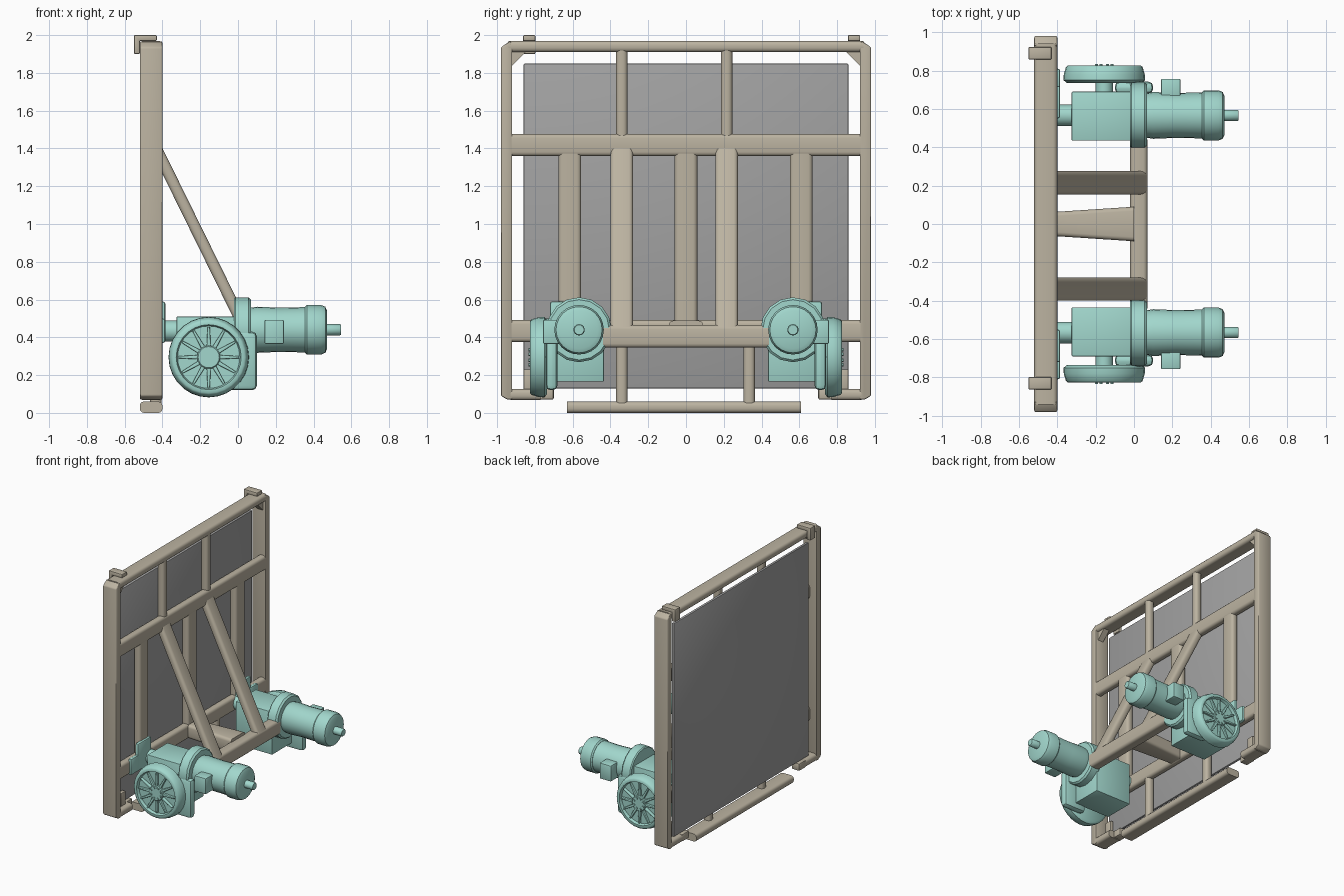
import bpy, bmesh, math
from mathutils import Vector as V

if "Cube" in bpy.data.objects:
    bpy.data.objects.remove(bpy.data.objects["Cube"])


def material(name, rgb):
    m = bpy.data.materials.new(name)
    m.diffuse_color = (*rgb, 1)
    m.use_nodes = True
    m.node_tree.nodes["Principled BSDF"].inputs["Base Color"].default_value = m.diffuse_color
    return m


CREAM = material("beige_frame", (0.50, 0.45, 0.355))
TEAL = material("pale_teal", (0.36, 0.68, 0.61))
GREY = material("grey_panel", (0.36, 0.36, 0.36))


def finish(name, bm, mat, bevel=0.0, seg=2):
    """Bevel, mark sharp edges, and link the mesh as an object."""
    bmesh.ops.recalc_face_normals(bm, faces=bm.faces)
    if bevel:
        bmesh.ops.bevel(bm, geom=bm.edges[:], offset=bevel, segments=seg,
                        affect='EDGES', profile=0.5)
    for f in bm.faces:
        f.smooth = True
    for e in bm.edges:
        e.smooth = len(e.link_faces) == 2 and e.calc_face_angle(0) < math.radians(40)
    me = bpy.data.meshes.new(name)
    bm.to_mesh(me)
    bm.free()
    me.materials.append(mat)
    ob = bpy.data.objects.new(name, me)
    bpy.context.collection.objects.link(ob)
    return ob


def loft(name, rings, mat, bevel=0.0):
    """Skin matching rings of points and cap both ends."""
    bm = bmesh.new()
    rows = [[bm.verts.new(p) for p in r] for r in rings]
    n = len(rows[0])
    for a, b in zip(rows, rows[1:]):
        for i in range(n):
            j = (i + 1) % n
            bm.faces.new((a[i], a[j], b[j], b[i]))
    bm.faces.new(rows[0])
    bm.faces.new(rows[-1])
    return finish(name, bm, mat, bevel)


def box(name, x, y, z, mat, bevel=0.0):
    return loft(name, [[(a, y[0], z[0]), (a, y[1], z[0]), (a, y[1], z[1]), (a, y[0], z[1])]
                       for a in x], mat, bevel)


def bar(name, p, q, side, w, d, mat=CREAM, w2=None, r=0.022):
    """Flat tube with rounded edges; w is measured along side, d across it."""
    p, q, s = V(p), V(q), V(side)
    t = (q - p).normalized().cross(s).normalized()
    rings = []
    for c, ww in ((p, w), (q, w2 or w)):
        ring = []
        for sx, sy, a0 in ((1, 1, 0), (-1, 1, 90), (-1, -1, 180), (1, -1, 270)):
            for k in range(4):
                a = math.radians(a0 + 30 * k)
                ring.append(c + s * (sx * (ww / 2 - r) + r * math.cos(a))
                            + t * (sy * (d / 2 - r) + r * math.sin(a)))
        rings.append(ring)
    return loft(name, rings, mat)


def lathe(name, c, axis, prof, n, mat=TEAL):
    """Turned part: prof holds (distance along axis, radius)."""
    a, c = V(axis), V(c)
    u = V((0, 0, 1))
    v = a.cross(u)
    rings = [[c + a * t + (u * math.cos(k * math.tau / n) + v * math.sin(k * math.tau / n)) * r
              for k in range(n)] for t, r in prof]
    return loft(name, rings, mat)


X, Y, Z = (1, 0, 0), (0, 1, 0), (0, 0, 1)

# Display panel
box("panel", (-0.495, -0.472), (-0.86, 0.86), (0.13, 1.85), GREY, 0.008)

# Outer frame
bar("top_rail", (-0.46, -0.94, 1.94), (-0.46, 0.94, 1.94), Z, 0.06, 0.12)
bar("bottom_rail", (-0.46, -0.63, 0.03), (-0.46, 0.61, 0.03), Z, 0.06, 0.12)
for s, tag in ((1, "right"), (-1, "left")):
    outline = [(0.92, 0.07), (0.945, 0.07), (0.98, 0.09), (0.98, 1.935), (0.93, 1.97), (0.92, 1.95)]
    loft("post_" + tag, [[(x, s * y, z) for y, z in outline] for x in (-0.52, -0.40)], CREAM, 0.008)
    loft("corner_gusset_" + tag, [[(x, s * y, z) for y, z in ((0.92, 1.84), (0.92, 1.91), (0.85, 1.91))]
                                  for x in (-0.47, -0.42)], CREAM)
    # Bottom corner fittings
    bar("corner_stub_" + tag, (-0.46, s * 0.77, 0.097), (-0.46, s * 0.93, 0.097), Z, 0.06, 0.12)
    box("stub_hook_" + tag, (-0.52, -0.45), sorted((s * 0.70, s * 0.79)), (0.07, 0.13), CREAM, 0.01)
    lathe("rail_foot_" + tag, (-0.46, s * 0.63, 0), Z,
          ((0.055, 0.055), (0.065, 0.09), (0.10, 0.095), (0.12, 0.075)), 20, CREAM)
    box("lower_clip_" + tag, (-0.47, -0.44), sorted((s * 0.80, s * 0.86)), (0.11, 0.23), CREAM, 0.005)

# Hooks on the top rail
for y, tag in ((-0.83, "left"), (0.89, "right")):
    hook = [(-0.55, 1.90), (-0.52, 1.90), (-0.52, 1.97), (-0.43, 1.97), (-0.43, 2.0), (-0.55, 2.0)]
    loft("top_hook_" + tag, [[(x, b, z) for x, z in hook] for b in (y - 0.032, y + 0.032)], CREAM, 0.005)

# Cross rails and uprights
for z, tag in ((1.418, "upper"), (0.433, "lower")):
    bar("cross_rail_" + tag, (-0.43, -0.925, z), (-0.43, 0.925, z), Z, 0.118, 0.06)
for i, y in enumerate((-0.615, 0, 0.61)):
    bar("upright_%d" % i, (-0.432, y, 0.45), (-0.432, y, 1.40), Y, 0.12, 0.06)
for i, (y, a, b) in enumerate(((-0.34, 1.45, 1.92), (0.215, 1.45, 1.92),
                               (-0.34, 0.04, 0.42), (0.335, 0.04, 0.42))):
    bar("thin_upright_%d" % i, (-0.435, y, a), (-0.435, y, b), Y, 0.06, 0.06)

# Base beam, sloping braces and centre arm
bar("base_beam", (0.025, -0.44, 0.405), (0.025, 0.44, 0.405), Z, 0.12, 0.09)
for y, tag in ((-0.34, "left"), (0.215, "right")):
    bar("brace_" + tag, (-0.44, y, 1.415), (0.04, y, 0.44), Y, 0.12, 0.06)
bar("centre_arm", (-0.42, 0, 0.433), (0.0, 0, 0.433), Y, 0.125, 0.11, w2=0.18)

# Motor units, mirrored to each side
for s, tag in ((1, "right"), (-1, "left")):
    def ys(a, b):
        return sorted((s * a, s * b))

    mc, out = (0, s * 0.566, 0.44), (0, s, 0)
    box("mount_plate_" + tag, (-0.415, -0.385), ys(0.55, 0.72), (0.37, 0.59), TEAL, 0.012)
    box("mount_ear_" + tag, (-0.415, -0.385), ys(0.70, 0.81), (0.37, 0.50), TEAL, 0.012)
    lathe("rear_shaft_" + tag, (0, s * 0.566, 0.433), X, ((-0.41, 0.056), (-0.31, 0.056)), 16)
    box("gearbox_" + tag, (-0.325, 0.0), ys(0.435, 0.69), (0.165, 0.51), TEAL, 0.005)
    lathe("flange_" + tag, mc, X, ((-0.02, 0.165), (-0.012, 0.172), (0.055, 0.172), (0.068, 0.16)), 16)
    lathe("motor_body_" + tag, mc, X, ((0.06, 0.115), (0.10, 0.122), (0.22, 0.117), (0.36, 0.12)), 24)
    lathe("motor_cap_" + tag, mc, X, ((0.355, 0.122), (0.365, 0.131), (0.44, 0.131), (0.462, 0.122),
                                     (0.472, 0.10)), 24)
    lathe("motor_shaft_" + tag, mc, X, ((0.46, 0.03), (0.54, 0.03), (0.545, 0.026)), 14)
    box("terminal_box_" + tag, (0.14, 0.243), ys(0.65, 0.757), (0.365, 0.493), TEAL, 0.008)
    lathe("cable_pin_" + tag, (0.205, s * 0.715, 0), Z, ((0.305, 0.01), (0.38, 0.01)), 10)
    box("lower_casing_" + tag, (-0.10, 0.10), ys(0.68, 0.742), (0.12, 0.43), TEAL, 0.025)

    # Spoked wheel
    wx, wz = -0.155, 0.295
    wc = (wx, 0, wz)
    lathe("wheel_axle_" + tag, wc, out, ((0.66, 0.046), (0.75, 0.046)), 16)
    lathe("wheel_" + tag, wc, out, ((0.735, 0.195), (0.75, 0.213), (0.78, 0.211), (0.818, 0.2),
                                   (0.826, 0.19), (0.826, 0.172), (0.803, 0.165), (0.803, 0.01)), 28)
    lathe("wheel_hub_" + tag, wc, out, ((0.80, 0.062), (0.82, 0.062), (0.826, 0.056)), 20)
    for k in range(12):
        a = math.tau * k / 12
        d = V((math.sin(a), 0, math.cos(a)))
        side = (math.cos(a), 0, -math.sin(a))
        m = V((wx, s * 0.81, wz))
        bar("spoke_%s_%d" % (tag, k), m + d * 0.055, m + d * 0.16, side, 0.022, 0.022,
            TEAL, w2=0.012, r=0.005)
    for k in range(8):
        a = math.tau * (k + 0.5) / 8
        lathe("hub_bolt_%s_%d" % (tag, k), (wx + 0.043 * math.sin(a), 0, wz + 0.043 * math.cos(a)),
              out, ((0.82, 0.009), (0.833, 0.009)), 6)
